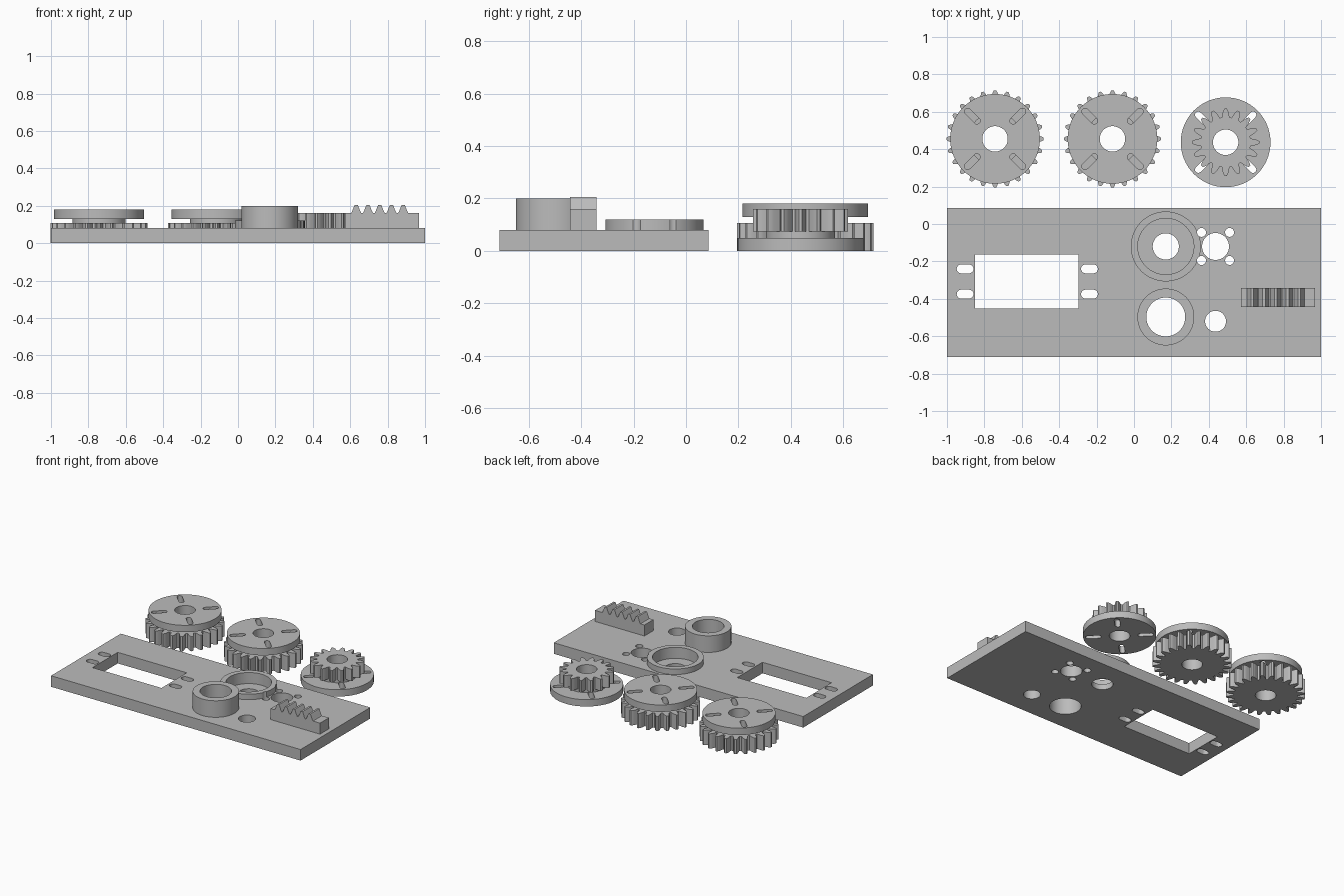
import bpy, bmesh
from math import cos, sin, pi, radians

if "Cube" in bpy.data.objects:
    bpy.data.objects.remove(bpy.data.objects["Cube"], do_unlink=True)

grey = bpy.data.materials.new("plain grey")
grey.use_nodes = True
grey.diffuse_color = (0.5, 0.5, 0.5, 1)
grey.node_tree.nodes["Principled BSDF"].inputs["Base Color"].default_value = (0.5, 0.5, 0.5, 1)


# Outlines, all counter-clockwise
def circle(x, y, r, n=64):
    return [(x + r * cos(2 * pi * i / n), y + r * sin(2 * pi * i / n)) for i in range(n)]


def rect(x0, x1, y0, y1):
    return [(x0, y0), (x1, y0), (x1, y1), (x0, y1)]


def slot(x, y, length, width, angle=0):
    r, half, n = width / 2, (length - width) / 2, 10
    pts = []
    for side, start in ((1, -pi / 2), (-1, pi / 2)):
        for i in range(n + 1):
            a = start + pi * i / n
            pts.append((side * half + r * cos(a), r * sin(a)))
    c, s = cos(angle), sin(angle)
    return [(x + u * c - v * s, y + u * s + v * c) for u, v in pts]


def tooth(root, pitch, tip):
    """Half of a tooth flank as (radius, half width) from root to tip."""
    return [(root, 0.021), (root + 0.012, 0.018), (pitch, 0.0155),
            (pitch + 0.011, 0.0115), (tip, 0.006)]


def gear(x, y, teeth, root, pitch, tip):
    flank = tooth(root, pitch, tip)
    pts = []
    for i in range(teeth):
        mid = 2 * pi * i / teeth
        for r, w in [(r, -w) for r, w in flank] + flank[::-1]:
            a = mid + w / r
            pts.append((x + r * cos(a), y + r * sin(a)))
    return pts


def prism(name, outline, z0, z1, upright=False):
    """Extrude an outline along z, or along y when upright."""
    bm = bmesh.new()
    place = (lambda u, v, h: (u, h, v)) if upright else (lambda u, v, h: (u, v, h))
    face = bm.faces.new([bm.verts.new(place(u, v, z0)) for u, v in outline])
    top = bmesh.ops.extrude_face_region(bm, geom=[face])["geom"]
    verts = [v for v in top if isinstance(v, bmesh.types.BMVert)]
    bmesh.ops.translate(bm, verts=verts, vec=place(0, 0, z1 - z0))
    bmesh.ops.recalc_face_normals(bm, faces=bm.faces)
    mesh = bpy.data.meshes.new(name)
    bm.to_mesh(mesh)
    bm.free()
    mesh.materials.append(grey)
    ob = bpy.data.objects.new(name, mesh)
    bpy.context.collection.objects.link(ob)
    return ob


def part(name, outline, z0, z1, cuts=(), upright=False):
    """A solid with cuts, each an outline and the height its floor sits at."""
    ob = prism(name, outline, z0, z1, upright)
    bpy.ops.object.select_all(action="DESELECT")
    bpy.context.view_layer.objects.active = ob
    ob.select_set(True)
    for shape, floor in cuts:
        cutter = prism("cutter", shape, floor, z1 + 0.1)
        cutter.hide_render = True
        mod = ob.modifiers.new("cut", "BOOLEAN")
        mod.operation = "DIFFERENCE"
        mod.solver = "EXACT"
        mod.object = cutter
        bpy.ops.object.modifier_apply(modifier=mod.name)
        bpy.data.objects.remove(cutter, do_unlink=True)
    bpy.ops.object.shade_smooth_by_angle(angle=radians(25))
    return ob


def through(*outlines):
    return [(o, -0.1) for o in outlines]


# Base plate with window, slots, shaft holes and bearing recess
bx = 0.17
by, ty = -0.12, -0.497
mx = 0.436
screw_holes = [circle(mx + sx * 0.075, by + sy * 0.075, 0.024, 24)
               for sx in (-1, 1) for sy in (-1, 1)]
mount_slots = [slot(x, y, 0.09, 0.048) for x in (-0.903, -0.238) for y in (-0.24, -0.375)]
part("base_plate", rect(-1, 1, -0.712, 0.086), 0, 0.08,
     through(rect(-0.85, -0.297, -0.452, -0.163), *mount_slots, *screw_holes,
             circle(mx, by, 0.072), circle(mx, -0.52, 0.056),
             circle(bx, by, 0.07), circle(bx, ty, 0.104))
     + [(circle(bx, by, 0.15), 0.04)])

# Bearing rings
part("low_bearing_ring", circle(bx, by, 0.187), 0.08, 0.12,
     through(circle(bx, by, 0.15), screw_holes[0], screw_holes[1]))
part("tall_bearing_ring", circle(bx, ty, 0.152), 0.08, 0.2, through(circle(bx, ty, 0.104)))

# Toothed rack
rack = [(0.572, 0.08), (0.968, 0.08), (0.968, 0.16)]
for i in reversed(range(5)):
    mid = 0.632 + 0.0628 * i
    for w, z in ((0.028, 0.16), (0.021, 0.172), (0.011, 0.199), (0.007, 0.205)):
        rack.append((mid + w, z))
    for w, z in ((0.007, 0.205), (0.011, 0.199), (0.021, 0.172), (0.028, 0.16)):
        rack.append((mid - w, z))
rack.append((0.572, 0.16))
part("rack", rack, -0.443, -0.341, upright=True)


# Gears joined to a slotted disc by a short hub
def disc_slots(x, y):
    return [slot(x + 0.172 * cos(a), y + 0.172 * sin(a), 0.105, 0.035, a)
            for a in [pi / 4 + k * pi / 2 for k in range(4)]]


def gear_set(name, x, y, outline, gear_z, hub_r, hub_z, disc_z):
    bore = circle(x, y, 0.068)
    part(name + "_teeth", outline, *gear_z, through(bore))
    part(name + "_hub", circle(x, y, hub_r), *hub_z, through(bore))
    part(name + "_disc", circle(x, y, 0.24), *disc_z, through(bore, *disc_slots(x, y)))


for name, x in (("right_gear", -0.743), ("middle_gear", -0.115)):
    gear_set(name, x, 0.455, gear(x, 0.455, 24, 0.21, 0.24, 0.26),
             (0, 0.107), 0.142, (0.107, 0.13), (0.13, 0.18))
gear_set("pinion", 0.49, 0.437, gear(0.49, 0.437, 16, 0.134, 0.16, 0.181),
         (0.073, 0.16), 0.132, (0.05, 0.073), (0, 0.05))
